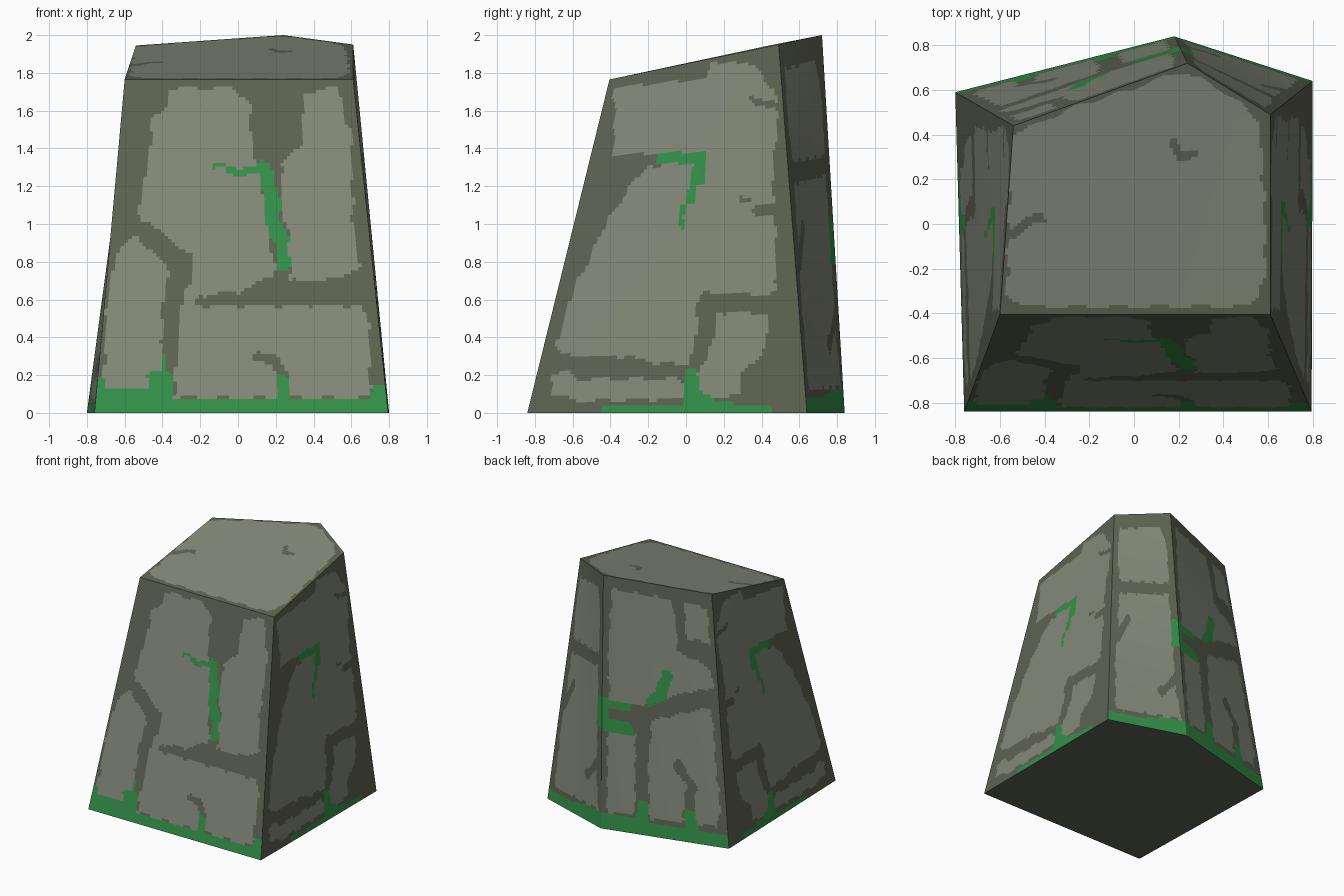
import bpy, bmesh, math
from mathutils import Vector as V
from mathutils.geometry import intersect_point_line

LIGHT, DARK, MOSS = 0, 1, 2


def material(name, rgb):
    m = bpy.data.materials.new(name)
    m.diffuse_color = [((c / 255 + 0.055) / 1.055) ** 2.4 for c in rgb] + [1]
    return m


# ---- paint helpers: 2D polygons and thick strokes ----
def inside(q, poly):
    hit = False
    for (x1, y1), (x2, y2) in zip(poly, poly[1:] + poly[:1]):
        if (y1 > q.y) != (y2 > q.y) and q.x < (x2 - x1) * (q.y - y1) / (y2 - y1) + x1:
            hit = not hit
    return hit


def on_stroke(q, stroke):
    width, pts = stroke
    for a, b in zip(pts, pts[1:]):
        a, b = V(a), V(b)
        d = b - a
        t = max(0, min(1, (q - a).dot(d) / d.length_squared))
        if (q - a - d * t).length < width / 2:
            return True
    return False


def paint(q, design):
    w = q + 0.008 * V((math.sin(q.y * 38), math.sin(q.x * 34 + 1)))
    if any(inside(q, p) for p in design.get("moss", [])) or \
       any(on_stroke(w, s) for s in design.get("moss_lines", [])):
        return MOSS
    if any(on_stroke(w, s) for s in design.get("cracks", [])):
        return DARK
    return LIGHT if any(inside(w, p) for p in design["panels"]) else DARK


# ---- designs: light stone panels, dark cracks, green moss ----
front = dict(
    panels=[
        [(-.36, 1.72), (-.02, 1.72), (.06, 1.65), (.07, 1.45), (.1, 1.3), (.14, 1.1), (.2, .73),
         (-.0, .64), (-.2, .62), (-.2, .5), (-.3, .5), (-.28, .65), (-.24, .68), (-.24, .83),
         (-.51, 1.03), (-.53, 1.1), (-.48, 1.3), (-.45, 1.55), (-.38, 1.63)],
        [(.23, 1.2), (.23, 1.32), (.33, 1.4), (.35, 1.7), (.54, 1.72), (.56, 1.58), (.6, 1.5), (.61, 1.0),
         (.64, .76), (.48, .7), (.28, .7), (.27, .95), (.22, 1.1)],
        [(-.55, .95), (-.36, .75), (-.4, .6), (-.4, .12), (-.71, .12), (-.7, .5), (-.66, .8)],
        [(-.34, .08), (-.3, .57), (.66, .57), (.69, .5), (.7, .13), (.68, .08)]],
    cracks=[(.055, [(-.2, .595), (.6, .595)]), (.05, [(.1, .29), (.18, .29), (.26, .19)]),
            (.07, [(.235, .76), (.235, .6)])],
    moss=[[(-1, -1), (-1, .19), (-.71, .19), (-.7, .12), (-.48, .12), (-.48, .21), (-.41, .22), (-.39, .31),
           (-.37, .22), (-.34, .18), (-.35, .08), (.2, .08), (.2, .22), (.27, .17), (.27, .08),
           (.69, .08), (.73, .15), (1, .15), (1, -1)]],
    moss_lines=[(.03, [(-.13, 1.31), (-.08, 1.31)]),
                (.04, [(-.05, 1.28), (.12, 1.29)]), (.08, [(.13, 1.29), (.17, 1.2), (.2, .95)]),
                (.07, [(.2, .98), (.24, .9), (.24, .79)])])

side = dict(
    panels=[
        [(-.38, 1.72), (.1, 1.77), (.15, 1.86), (.38, 1.84), (.42, 1.74), (.48, 1.7), (.49, 1.58),
         (.46, 1.3), (.48, .63), (.1, .63), (.06, .63), (.06, .42), (.0, .25), (-.2, .27), (-.32, .3),
         (-.66, .3), (-.68, .36), (-.6, .65), (-.45, .95), (-.33, 1.15), (-.2, 1.31), (-.38, 1.37)],
        [(.16, .53), (.44, .53), (.42, .35), (.31, .22), (.28, .1), (.07, .07), (.07, .22), (.15, .38)],
        [(-.71, .21), (-.1, .21), (-.01, .16), (-.01, .08), (-.55, .06), (-.71, .1)]],
    cracks=[(.06, [(-.42, 1.34), (-.15, 1.34)]), (.06, [(-.57, .21), (-.1, .21)]),
            (.03, [(.29, 1.12), (.32, 1.12)]), (.06, [(.38, 1.08), (.5, 1.08)]),
            (.04, [(.36, 1.66), (.48, 1.62)])],
    moss=[[(-.44, -1), (-.44, .03), (-.01, .03), (.0, .24), (.06, .24), (.07, .12), (.15, .07),
           (.3, .04), (.45, .04), (.45, -1)],
          [(-.16, 1.38), (.1, 1.38), (.1, 1.22), (.06, 1.2), (.04, 1.11), (.0, 1.11), (.02, 1.21),
           (.04, 1.32), (-.16, 1.32)]],
    moss_lines=[(.03, [(-.02, 1.09), (-.02, .98)])])

back_wide = dict(
    panels=[
        [(.08, 1.9), (.62, 1.9), (.66, 1.7), (.66, 1.5), (.95, 1.4), (.96, 1.26), (.6, 1.14), (.33, 1.02),
         (.06, 1.02), (.05, 1.4)],
        [(.74, 1.9), (.95, 1.88), (.95, 1.6), (.74, 1.62)],
        [(.05, .76), (.28, .78), (.27, .16), (.05, .12)],
        [(.42, .92), (.93, 1.1), (.95, .3), (.92, .16), (.38, .14), (.38, .6)]],
    cracks=[(.1, [(.2, .92), (.4, .97), (.95, 1.2)]), (.06, [(.69, 1.9), (.69, 1.52), (.95, 1.5)]),
            (.08, [(.62, .6), (.73, .45), (.69, .2)])],
    moss=[[(-1, -1), (-1, .1), (.28, .12), (.3, .28), (.37, .28), (.38, .1), (.66, .1), (.67, .26),
           (.75, .24), (.77, .1), (2, .14), (2, -1)],
          [(-.1, 1.04), (.26, 1.02), (.22, .95), (.06, .95), (.05, .87), (.24, .87), (.28, .78), (-.1, .78)]],
    moss_lines=[(.09, [(.42, 1.08), (.5, 1.12), (.56, 1.3)])])

back_narrow = dict(
    panels=[[(.1, 1.86), (.8, 1.88), (.9, 1.7), (.9, 1.36), (.12, 1.36), (.08, 1.6)],
            [(.12, 1.24), (.88, 1.26), (.9, 1.0), (.9, .4), (.95, .14), (.1, .12), (.08, .6)]],
    cracks=[(.08, [(.1, .8), (.2, .95), (.25, 1.0)]), (.08, [(.7, .36), (.95, .52)])],
    moss=[[(-1, -1), (-1, .12), (.4, .08), (.7, .12), (2, .12), (2, -1)],
          [(.9, 1.04), (1.1, 1.04), (1.1, .78), (.88, .8)]])

top = dict(
    panels=[[(-.55, .4), (-.3, .51), (.2, .68), (.3, .65), (.5, .53), (.57, .42), (.59, -.2), (.56, -.32),
             (.5, -.37), (-.5, -.37), (-.57, -.31), (-.56, .1)]],
    cracks=[(.04, [(.18, .37), (.2, .31), (.26, .31)]), (.04, [(-.55, -.04), (-.47, .01), (-.41, .02)])])

# ---- tapered five-sided block: base ring and sloped top ring ----
# order: front left, front right, right back, rear apex, left back
base = [V(p) for p in ((-.76, -.84, 0), (.795, -.84, 0), (.8, .64, 0), (.18, .84, 0), (-.8, .59, 0))]
crown = [V(p) for p in ((-.6, -.405, 1.765), (.61, -.405, 1.765), (.61, .49, 1.95),
                        (.24, .72, 2.0), (-.54, .44, 1.945))]
bm = bmesh.new()


def blend(c, u, v):
    return c[0].lerp(c[1], u).lerp(c[3].lerp(c[2], u), v)


def patch(corners, ref, design, nu, nv):
    """Grid of small faces over a quad, coloured from a design drawn in ref space."""
    grid = [[bm.verts.new(blend(corners, i / nu, j / nv)) for i in range(nu + 1)] for j in range(nv + 1)]
    for j in range(nv):
        for i in range(nu):
            f = bm.faces.new((grid[j][i], grid[j][i + 1], grid[j + 1][i + 1], grid[j + 1][i]))
            f.material_index = paint(blend(ref, (i + .5) / nu, (j + .5) / nv), design)


def wall(i, k):
    return [base[i], base[k], crown[k], crown[i]]


unit = [V((0, 0)), V((1, 0)), V((1, 2)), V((0, 2))]
N, H = 72, 96
patch(wall(0, 1), [V((p.x, p.z)) for p in wall(0, 1)], front, N, H)
side_ref = [V((p.y, p.z)) for p in wall(1, 2)]
patch(wall(1, 2), side_ref, side, N, H)
patch(wall(0, 4), side_ref, side, N, H)          # left side mirrors the right
patch(wall(2, 3), unit, back_narrow, N, H)
patch(wall(3, 4), unit, back_wide, N, H)

# sloped top: a quad plus the rear triangle
for c in ([crown[0], crown[1], crown[2], crown[4]], [crown[4], crown[2], crown[3], crown[3]]):
    patch(c, [V((p.x, p.y)) for p in c], top, N, 60 if c[2] != c[3] else 20)

# underside
f = bm.faces.new([bm.verts.new(p) for p in reversed(base)])
f.material_index = DARK

bmesh.ops.remove_doubles(bm, verts=bm.verts, dist=0.0005)
bmesh.ops.recalc_face_normals(bm, faces=bm.faces)
mesh = bpy.data.meshes.new("standing_stone")
bm.to_mesh(mesh)
bm.free()
for name, rgb in (("light stone", (131, 137, 120)), ("dark stone", (94, 99, 82)), ("moss green", (51, 145, 74))):
    mesh.materials.append(material(name, rgb))
bpy.context.collection.objects.link(bpy.data.objects.new("standing_stone", mesh))
